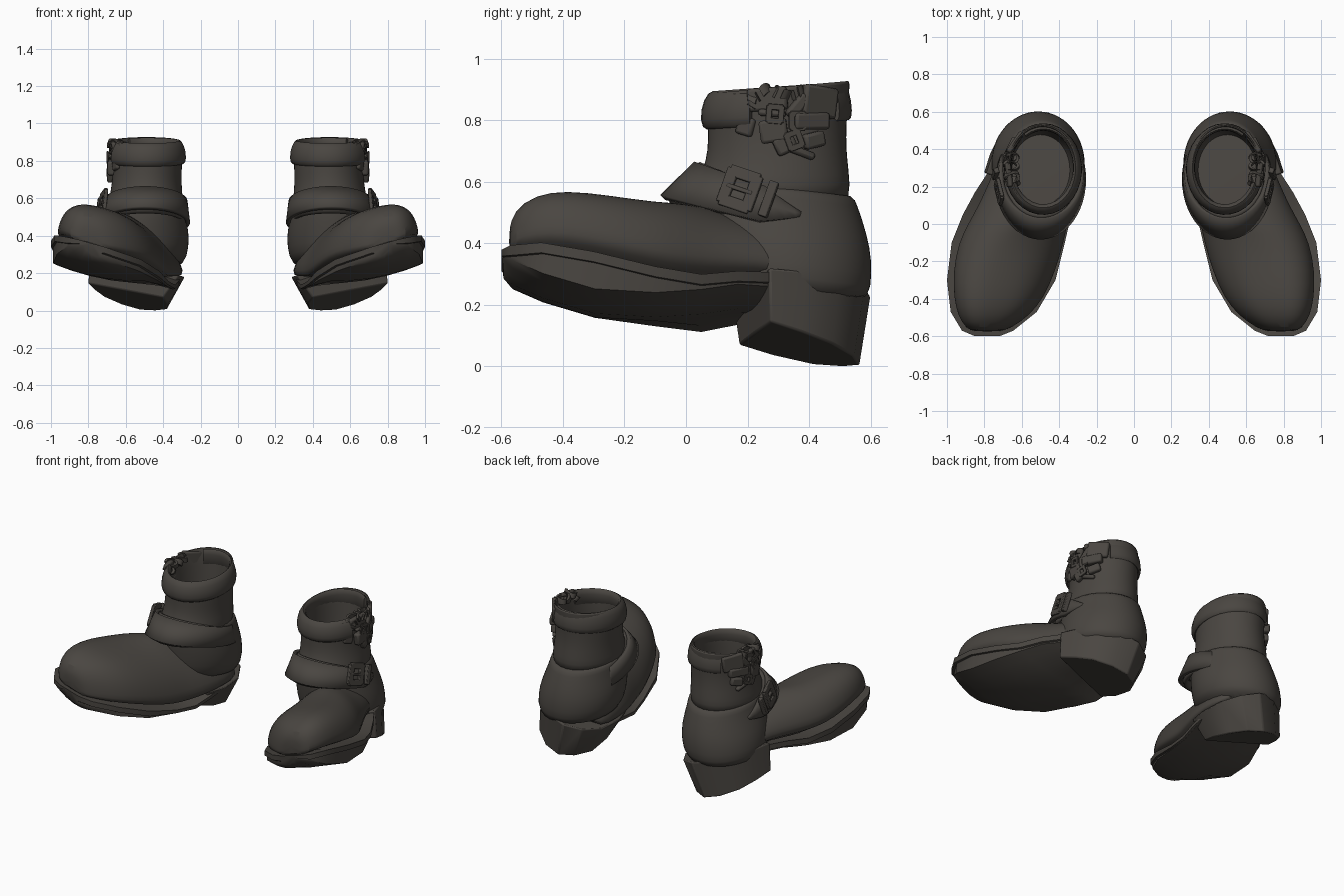
import bpy, bmesh, math
from math import sin, cos, radians, asin, sqrt, pi
from mathutils import Matrix, Vector

cube = bpy.data.objects.get("Cube")
if cube:
    bpy.data.objects.remove(cube, do_unlink=True)

# One dark worn-leather colour
leather = bpy.data.materials.new("dark_leather")
leather.use_nodes = True
COLOUR = (0.068, 0.061, 0.053, 1)
leather.diffuse_color = COLOUR
shader = leather.node_tree.nodes["Principled BSDF"]
shader.inputs["Base Color"].default_value = COLOUR
shader.inputs["Roughness"].default_value = 0.8


def finish(bm, name, subsurf=0, solid=0, bevel=0, angle=40):
    """Turn a bmesh into an object mirrored to make the second boot."""
    bmesh.ops.recalc_face_normals(bm, faces=bm.faces)
    mesh = bpy.data.meshes.new(name)
    bm.to_mesh(mesh)
    bm.free()
    mesh.materials.append(leather)
    ob = bpy.data.objects.new(name, mesh)
    bpy.context.collection.objects.link(ob)
    if solid:
        mod = ob.modifiers.new("thickness", 'SOLIDIFY')
        mod.thickness, mod.offset = solid, 0
    if bevel:
        mod = ob.modifiers.new("soft_edges", 'BEVEL')
        mod.width, mod.segments = bevel, 2
    if subsurf:
        mod = ob.modifiers.new("smooth", 'SUBSURF')
        mod.levels = mod.render_levels = subsurf
    ob.modifiers.new("pair", 'MIRROR').use_mirror_merge = False
    bpy.ops.object.select_all(action='DESELECT')
    bpy.context.view_layer.objects.active = ob
    ob.select_set(True)
    bpy.ops.object.shade_smooth_by_angle(angle=radians(angle))


def loft(bm, rings, closed=True, caps=True):
    rows = [[bm.verts.new(p) for p in ring] for ring in rings]
    n = len(rows[0])
    for a, b in zip(rows, rows[1:]):
        for i in range(n if closed else n - 1):
            j = (i + 1) % n
            bm.faces.new((a[i], a[j], b[j], b[i]))
    if caps:
        bm.faces.new(rows[0])
        bm.faces.new(rows[-1])
    return bm


ROLL = 0.28   # the feet lean, outer edge high

# Sole with a welt lip and rounded underside: y, inner x, outer x, top z, bottom z
sole_stations = [
    (-.60, .72, .85, .36, .30), (-.57, .645, .92, .355, .265), (-.47, .52, .98, .338, .222),
    (-.3, .42, 1.0, .292, .172), (-.1, .37, .975, .24, .16), (.05, .335, .915, .218, .17),
    (.17, .315, .85, .235, .187), (.27, .31, .785, .24, .18), (.4, .34, .68, .235, .17)]
rings = []
for y, xi, xo, zt, zb in sole_stations:
    c, hw, lip = (xi + xo) / 2, (xo - xi) / 2, 0.012
    yl = y * (1 - lip)
    top = lambda t: zt + ROLL * t * hw
    low = lambda t: min(zb + .045 * t + .035 * t * t, top(t) - .025)
    mid = lambda t: max(low(t) + .005, top(t) - .033)
    ring = [(c + hw * t, y, top(t)) for t in (-1, -.5, 0, .5, 1)]
    ring += [(xo, y, mid(1)), (xo - lip, yl, mid(1) - .004)]
    ring += [(c + (hw - lip) * t, yl, low(t)) for t in (1, .75, .4, 0, -.4, -.75, -1)]
    ring += [(xi + lip, yl, mid(-1) - .004), (xi, y, mid(-1))]
    rings.append(ring)
finish(loft(bmesh.new(), rings), "sole", angle=42)

# Stacked heel block, pitched and leaning with the foot
heel_plan = [(.315, .155), (.55, .21), (.79, .27), (.75, .39), (.69, .5), (.58, .58),
             (.46, .6), (.36, .545), (.295, .43), (.285, .28)]
heel_top = [(x, y, .248 + ROLL * (x - .53)) for x, y in heel_plan]
heel_low = []
for x, y in heel_plan:
    x, y = .59 + (x - .54) * .85, .30 + (y - .30) * .88
    heel_low.append((x, y, max(0, .07 + .25 * (x - .4) - .25 * (y - .17))))
finish(loft(bmesh.new(), [heel_low, heel_top]), "heel", bevel=.008, angle=35)

# Vamp and toe: y, inner x, outer x, base z, top z, side fullness
vamp_stations = [
    (-.575, .72, .85, .35, .44, .8), (-.56, .66, .90, .345, .50, .8), (-.49, .555, .945, .33, .545, .75),
    (-.39, .475, .968, .31, .555, .75), (-.25, .415, .972, .27, .538, .8), (-.1, .37, .945, .23, .52, .95),
    (0, .35, .895, .215, .525, 1.2), (.1, .315, .84, .215, .505, 1.5), (.22, .29, .785, .225, .47, 1.5),
    (.36, .285, .725, .225, .42, 1.3), (.48, .32, .65, .22, .36, 1)]
rings = []
for y, xi, xo, zb, zt, p in vamp_stations:
    c, hw = (xi + xo) / 2, (xo - xi) / 2
    ring = []
    for k in range(17):
        a = pi * k / 16
        dx = hw * math.copysign(abs(cos(a)) ** p, cos(a))
        ring.append((c + dx, y, zb + (zt - zb) * sin(a) ** .85 + ROLL * dx))
    rings.append(ring)
finish(loft(bmesh.new(), rings), "vamp", subsurf=1)

# Heel counter and shaft: z, centre x, half width, front y, back y
N = 28


def oval(z, cx, rx, yf, yb, tilt=0):
    cy, ry = (yf + yb) / 2, (yb - yf) / 2
    return [(cx + rx * cos(2 * pi * k / N), cy + ry * sin(2 * pi * k / N),
             z + tilt * ry * sin(2 * pi * k / N)) for k in range(N)]


counter = [(.22, .53, .225, .08, .585), (.29, .518, .248, .05, .603), (.38, .508, .25, .04, .606),
           (.46, .50, .23, .03, .59), (.53, .495, .212, .03, .567), (.575, .492, .204, .04, .55),
           (.59, .492, .195, .05, .535)]
finish(loft(bmesh.new(), [oval(*s, tilt=-.12) for s in counter]), "heel_counter", subsurf=1)

shaft = [(.50, .495, .205, .01, .54, 0), (.60, .492, .198, .03, .532, 0), (.64, .49, .192, .055, .53, 0),
         (.70, .487, .186, .07, .522, 0), (.78, .483, .185, .07, .522, .03), (.86, .487, .188, .07, .53, .07),
         (.905, .49, .19, .07, .535, .09), (.912, .49, .18, .08, .525, .09), (.88, .49, .17, .095, .515, .08),
         (.75, .49, .165, .10, .505, 0), (.55, .50, .165, .09, .49, 0), (.48, .50, .10, .15, .43, 0)]
finish(loft(bmesh.new(), [oval(*s) for s in shaft]), "shaft", subsurf=1)

# Folded cuff, open on the outer side
rings = []
for k in range(25):
    a = radians(-22 - k * 282 / 24)
    back = (1 + sin(a)) / 2
    half, fat = .062, .027 - .010 * back
    cz = .832 + .03 * back
    ring = []
    for j in range(12):
        b = 2 * pi * j / 12
        r = fat * cos(b) + .001 - .010 * sin(b)
        ring.append((.485 + (.182 + r) * cos(a), .298 + (.22 + r) * sin(a), cz + half * sin(b)))
    rings.append(ring)
finish(loft(bmesh.new(), rings), "cuff", angle=50)

# Soft ankle folds under the strap
for z, front, r in ((.635, .045, .022), (.55, -.035, .024)):
    rings = []
    for k in range(21):
        a = radians(-10 - k * 160 / 20)
        cy, ry = .27, .27 - front
        fat = r * (.35 + .65 * sin(pi * k / 20))
        rings.append([(.495 + (.195 + fat * cos(b)) * cos(a), cy + (ry + fat * cos(b)) * sin(a),
                       z - .07 * (sin(a) + 1) + fat * 1.3 * sin(b))
                      for b in [2 * pi * j / 8 for j in range(8)]])
    finish(loft(bmesh.new(), rings), "ankle_fold", angle=60)

# Instep strap with a pointed tail
rows = []
for k in range(33):
    a = radians(30 - k * 240 / 32)
    y1, y2 = .24 + .315 * sin(a), .255 + .22 * sin(a)
    low = Vector((.50 + .232 * cos(a), y1, .55 - .25 * (y1 + .08)))
    high = Vector((.495 + .213 * cos(a), y2, .655 - .33 * (y2 - .04)))
    taper = max(0, 1 - k / 4)
    mid = (low + high) / 2
    rows.append([low.lerp(mid, taper * .95), mid, high.lerp(mid, taper * .95)])
finish(loft(bmesh.new(), rows, closed=False, caps=False), "instep_strap", solid=.024)


def block(bm, matrix, size):
    bmesh.ops.create_cube(bm, size=1, matrix=matrix @ Matrix.Diagonal((*size, 1)))


def frame(bm, matrix, w, h, t):
    """Rectangular buckle frame lying in its local yz plane."""
    for cy, cz, sy, sz in ((0, h / 2, w, t), (0, -h / 2, w, t), (w / 2, 0, t, h), (-w / 2, 0, t, h)):
        block(bm, matrix @ Matrix.Translation((0, cy, cz)), (t, sy + t * .9, sz + t * .9))


# Strap buckle with prong and keeper loop
bm = bmesh.new()
seat = (Matrix.Translation((.722, .175, .575)) @ Matrix.Rotation(radians(-14), 4, 'Z')
        @ Matrix.Rotation(radians(-18), 4, 'X') @ Matrix.Rotation(radians(-10), 4, 'Y'))
frame(bm, seat, .085, .10, .02)
block(bm, seat, (.022, .09, .014))
block(bm, seat @ Matrix.Translation((-.005, .1, 0)), (.028, .03, .12))
finish(bm, "strap_buckle", bevel=.004)


def on_shaft(y, z, off=0, tilt=0):
    """Frame on the outer shaft wall, local x pointing outward."""
    s = (y - .295) / .235
    a = asin(max(-1, min(1, s)))
    return (Matrix.Translation((.482 + .185 * sqrt(1 - s * s) + off * cos(a), y + off * sin(a), z))
            @ Matrix.Rotation(a, 4, 'Z') @ Matrix.Rotation(radians(tilt), 4, 'X'))


# Layered leather tabs gathered on the outer side: y, z, offset, tilt, thickness, length, height
tabs = [(.265, .868, .003, 4, .03, .13, .075), (.28, .822, .012, -5, .03, .09, .022),
        (.285, .765, .010, 8, .045, .09, .075), (.40, .797, .012, 0, .04, .125, .055),
        (.32, .722, .012, 25, .04, .07, .06), (.41, .735, .010, 12, .035, .075, .05),
        (.36, .845, .012, 50, .035, .09, .04), (.43, .86, .006, -8, .03, .13, .10),
        (.195, .78, .004, -15, .025, .06, .06), (.36, .70, .008, -20, .03, .12, .025)]
bm = bmesh.new()
for y, z, off, tilt, d, l, h in tabs:
    block(bm, on_shaft(y, z, off, tilt), (d, l, h))
finish(bm, "side_tabs", bevel=.01)

# Small buckles and curled lace ends on the tabs
bm = bmesh.new()
for y, z, tilt in ((.355, .797, 0), (.29, .82, -5), (.345, .735, 20)):
    frame(bm, on_shaft(y, z, .03, tilt), .04, .045, .01)
finish(bm, "small_buckles", bevel=.002)

bm = bmesh.new()
for y, z, tilt, r in ((.25, .89, 30, .035), (.31, .885, -25, .036), (.36, .89, 15, .03), (.22, .86, 60, .03)):
    m = on_shaft(y, z, -.01, tilt)
    rings = []
    for k in range(15):
        a = 2 * pi * k / 14 * .9
        rings.append([m @ Vector((r * cos(a) + w, r * sin(a) * .8, h + .006 * sin(2 * a)))
                      for w, h in ((-.008, -.016), (.008, -.016), (.008, .016), (-.008, .016))])
    loft(bm, rings)
finish(bm, "lace_loops")
